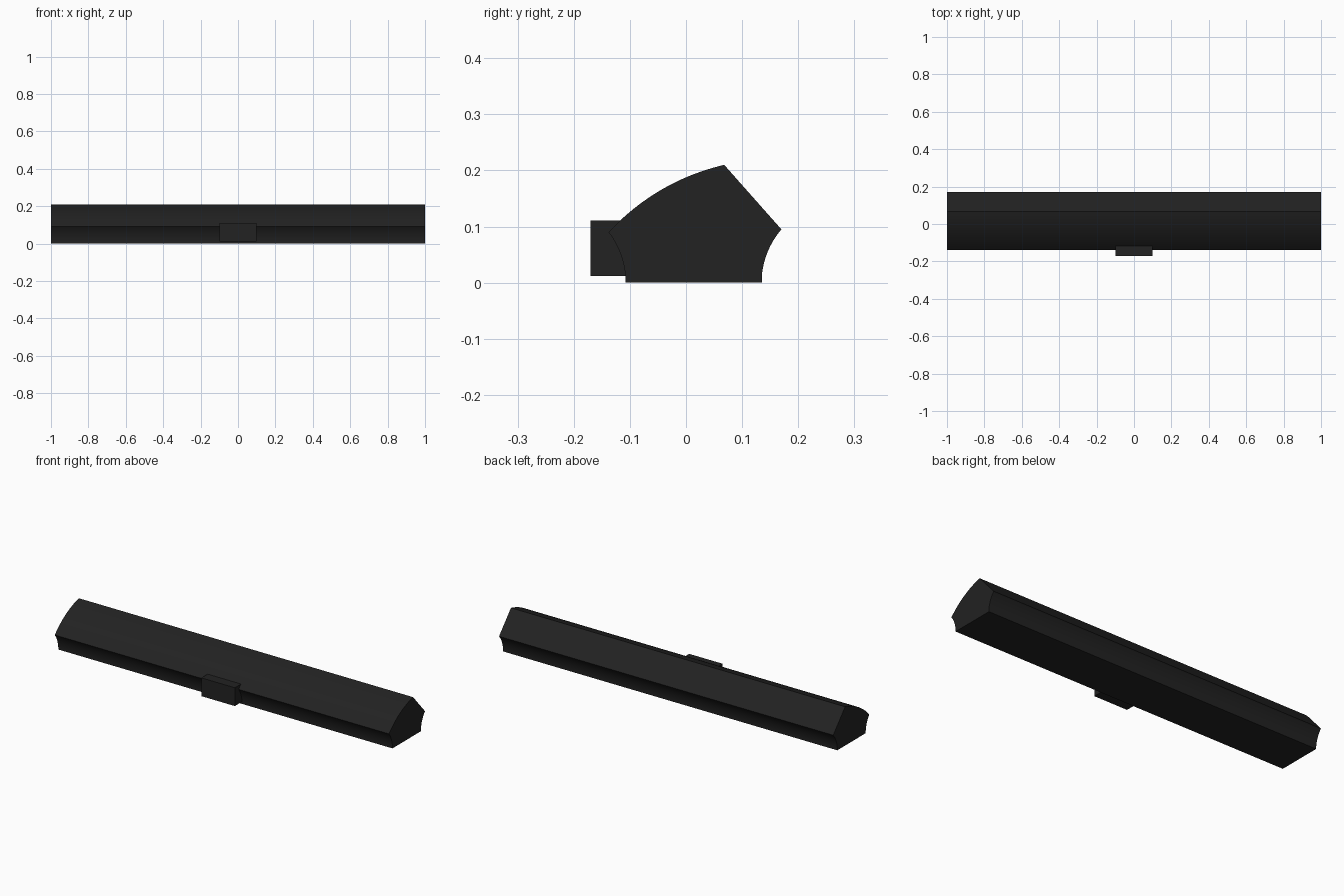
import bpy
import bmesh
from mathutils import Vector

cube = bpy.data.objects.get("Cube")
if cube:
    bpy.data.objects.remove(cube, do_unlink=True)

# Single dark material
black = bpy.data.materials.new("matte_black")
black.use_nodes = True
colour = (0.016, 0.016, 0.016, 1)
black.diffuse_color = colour
black.node_tree.nodes["Principled BSDF"].inputs["Base Color"].default_value = colour


def arc(start, end, sag, steps):
    """Shallow arc between two points; positive sag bulges to the left."""
    a, b = Vector(start), Vector(end)
    d = (b - a).normalized()
    side = Vector((-d.y, d.x))
    return [a.lerp(b, i / steps) + side * sag * 4 * (i / steps) * (1 - i / steps)
            for i in range(steps + 1)]


def extrude_profile(name, points, half_width):
    """Sweep a closed (y, z) profile along x."""
    bm = bmesh.new()
    face = bm.faces.new([bm.verts.new((-half_width, p[0], p[1])) for p in points])
    result = bmesh.ops.extrude_face_region(bm, geom=[face], use_keep_orig=True)
    verts = [g for g in result["geom"] if isinstance(g, bmesh.types.BMVert)]
    bmesh.ops.translate(bm, verts=verts, vec=(2 * half_width, 0, 0))
    bmesh.ops.recalc_face_normals(bm, faces=bm.faces)
    mesh = bpy.data.meshes.new(name)
    bm.to_mesh(mesh)
    bm.free()
    mesh.materials.append(black)
    obj = bpy.data.objects.new(name, mesh)
    bpy.context.collection.objects.link(obj)
    bpy.ops.object.select_all(action="DESELECT")
    obj.select_set(True)
    bpy.context.view_layer.objects.active = obj
    bpy.ops.object.shade_smooth_by_angle(angle=0.4)
    return obj


# Long bar: flat base, hollow front and back, curved top, sloped rear face
profile = [Vector((-0.108, 0))]
profile += arc((-0.108, 0.012), (-0.138, 0.09), -0.006, 8)
profile += arc((-0.138, 0.09), (0.068, 0.21), 0.018, 12)[1:]
profile += arc((0.17, 0.095), (0.135, 0.012), -0.007, 8)
profile += [Vector((0.135, 0))]
extrude_profile("bar_body", profile, 1.0)

# Small block on the middle of the front
block = [(-0.17, 0.012), (-0.17, 0.111), (-0.1, 0.111), (-0.1, 0.012)]
extrude_profile("front_block", block, 0.1)
